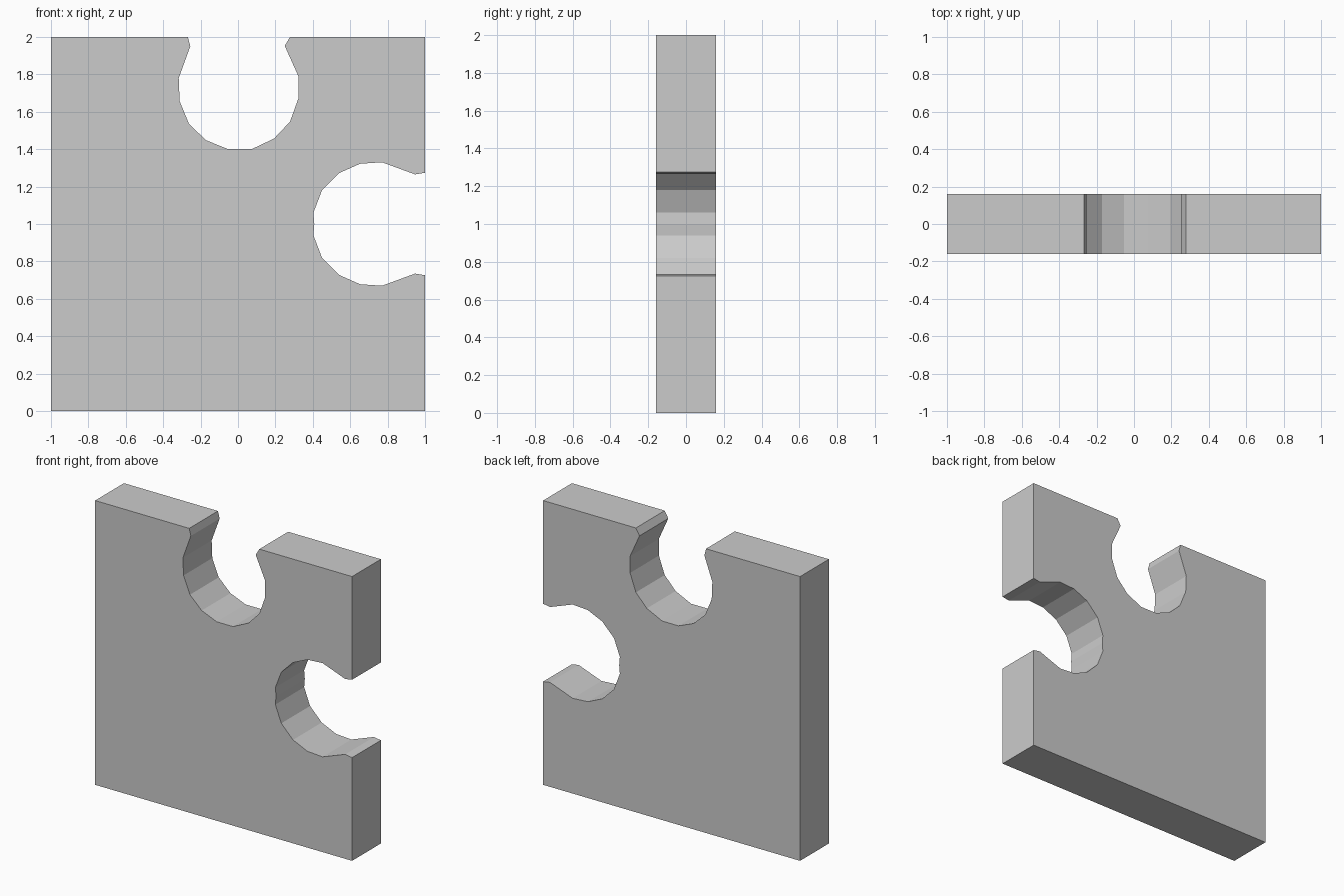
import bpy, bmesh
from mathutils import Vector

if "Cube" in bpy.data.objects:
    bpy.data.objects.remove(bpy.data.objects["Cube"])

HALF_DEPTH = 0.16

# Socket in the top edge, left to right (x, z)
top_socket = [(-0.268, 2), (-0.255, 1.95), (-0.317, 1.78), (-0.312, 1.657),
              (-0.262, 1.535), (-0.171, 1.448), (-0.053, 1.4), (0.073, 1.4),
              (0.193, 1.457), (0.278, 1.547), (0.323, 1.672), (0.323, 1.79),
              (0.25, 1.952), (0.278, 2)]

# Upper half of the socket in the right edge, mirrored about z = 1
upper = [(1, 1.274), (0.947, 1.265), (0.77, 1.33), (0.652, 1.322),
         (0.54, 1.272), (0.449, 1.18), (0.403, 1.06)]
lower = [(x, 2 - z) for x, z in reversed(upper)]
side_socket = upper + [(0.408, 1)] + lower

outline = [(-1, 0), (-1, 2)] + top_socket + [(1, 2)] + side_socket + [(1, 0)]

# Flat outline extruded to the thickness of the piece
bm = bmesh.new()
face = bm.faces.new([bm.verts.new((x, -HALF_DEPTH, z)) for x, z in outline])
ext = bmesh.ops.extrude_face_region(bm, geom=[face], use_keep_orig=True)
moved = [g for g in ext["geom"] if isinstance(g, bmesh.types.BMVert)]
bmesh.ops.translate(bm, verts=moved, vec=Vector((0, 2 * HALF_DEPTH, 0)))
bmesh.ops.recalc_face_normals(bm, faces=bm.faces)

mesh = bpy.data.meshes.new("puzzle_piece")
bm.to_mesh(mesh)
bm.free()
bpy.context.collection.objects.link(bpy.data.objects.new("puzzle_piece", mesh))
